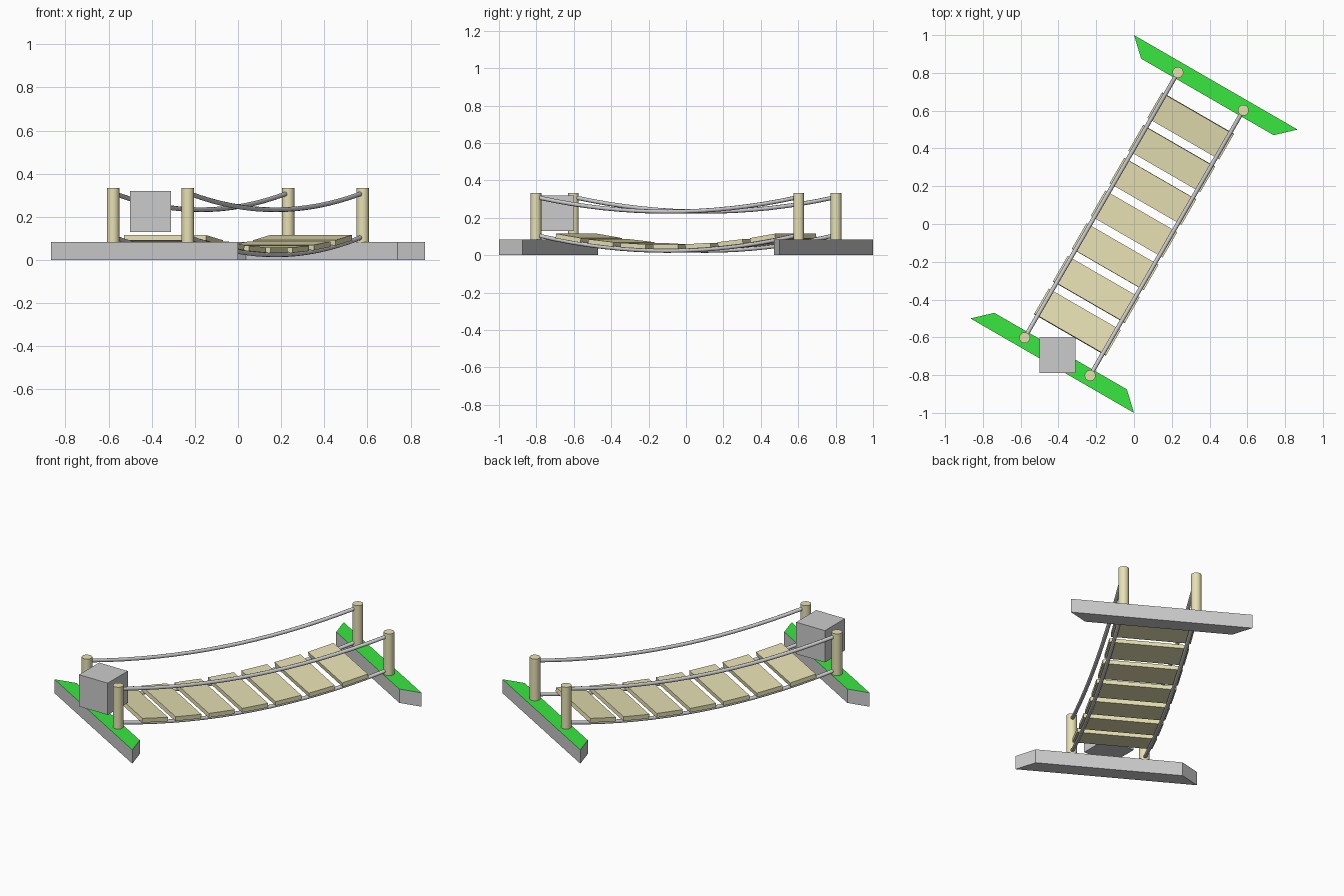
import bpy, bmesh, math
from mathutils import Matrix

if "Cube" in bpy.data.objects:
    bpy.data.objects.remove(bpy.data.objects["Cube"])

# Bridge is built along local y, then turned 30 degrees
TURN = Matrix.Rotation(math.radians(-30), 4, 'Z')


def material(name, rgb):
    m = bpy.data.materials.new(name)
    m.diffuse_color = (*rgb, 1)
    m.use_nodes = True
    m.node_tree.nodes["Principled BSDF"].inputs["Base Color"].default_value = m.diffuse_color
    return m


wood = material("wood", (0.80, 0.75, 0.45))
grass = material("grass", (0.04, 0.80, 0.05))
stone = material("stone", (0.62, 0.62, 0.62))


def add(name, bm, matrix, mats=()):
    me = bpy.data.meshes.new(name)
    bmesh.ops.recalc_face_normals(bm, faces=bm.faces)
    bm.to_mesh(me)
    bm.free()
    for m in mats:
        me.materials.append(m)
    ob = bpy.data.objects.new(name, me)
    ob.matrix_world = matrix
    bpy.context.collection.objects.link(ob)
    return ob


def box(name, size, matrix, mats=()):
    bm = bmesh.new()
    bmesh.ops.create_cube(bm, size=1)
    bmesh.ops.scale(bm, vec=size, verts=bm.verts)
    return add(name, bm, matrix, mats)


def rope(name, x, z_mid, rise, half=0.79, steps=16):
    cu = bpy.data.curves.new(name, 'CURVE')
    cu.dimensions = '3D'
    cu.bevel_depth = 0.011
    cu.bevel_resolution = 2
    cu.use_fill_caps = True
    sp = cu.splines.new('POLY')
    sp.points.add(steps)
    for i, p in enumerate(sp.points):
        t = 2 * i / steps - 1
        p.co = (x, t * half, z_mid + rise * t * t, 1)
    ob = bpy.data.objects.new(name, cu)
    ob.matrix_world = TURN
    bpy.context.collection.objects.link(ob)


for end, s in (("far", 1), ("near", -1)):
    # Bank slab with a grassy top
    bm = bmesh.new()
    outline = [(-0.5, 0.866), (0.5, 0.866), (0.405, 0.777), (-0.405, 0.777)]
    base = bm.faces.new([bm.verts.new((x, s * y, 0)) for x, y in outline])
    ext = bmesh.ops.extrude_face_region(bm, geom=[base])["geom"]
    bmesh.ops.translate(bm, vec=(0, 0, 0.083),
                        verts=[g for g in ext if isinstance(g, bmesh.types.BMVert)])
    for f in bm.faces:
        if f.calc_center_median().z > 0.08:
            f.material_index = 1
    add(end + "_bank", bm, TURN, (stone, grass))

    # Posts
    for side, x in (("left", -0.2), ("right", 0.2)):
        bm = bmesh.new()
        bmesh.ops.create_cone(bm, cap_ends=True, segments=20,
                              radius1=0.029, radius2=0.029, depth=0.273)
        for f in bm.faces:
            f.smooth = len(f.verts) == 4
        for e in bm.edges:
            e.smooth = all(len(f.verts) == 4 for f in e.link_faces)
        add(f"{end}_{side}_post", bm,
            TURN @ Matrix.Translation((x, s * 0.811, 0.1965)), (wood,))

# Hand ropes and foot ropes
SAG = 0.08
for side, x in (("left", -0.2), ("right", 0.2)):
    rope(side + "_hand_rope", x, 0.233, 0.074)
    rope(side + "_foot_rope", x, 0.024, SAG)

# Planks follow the sag of the foot ropes
k = SAG / 0.79 ** 2
for i in range(7):
    y = (i - 3) * 0.2
    pose = (Matrix.Translation((0, y, 0.045 + k * y * y))
            @ Matrix.Rotation(math.atan(2 * k * y), 4, 'X'))
    box(f"plank_{i + 1}", (0.44, 0.155, 0.025), TURN @ pose, (wood,))

# Block floating at the near end
box("floating_block", (0.19, 0.19, 0.19), Matrix.Translation((-0.405, -0.695, 0.224)))
